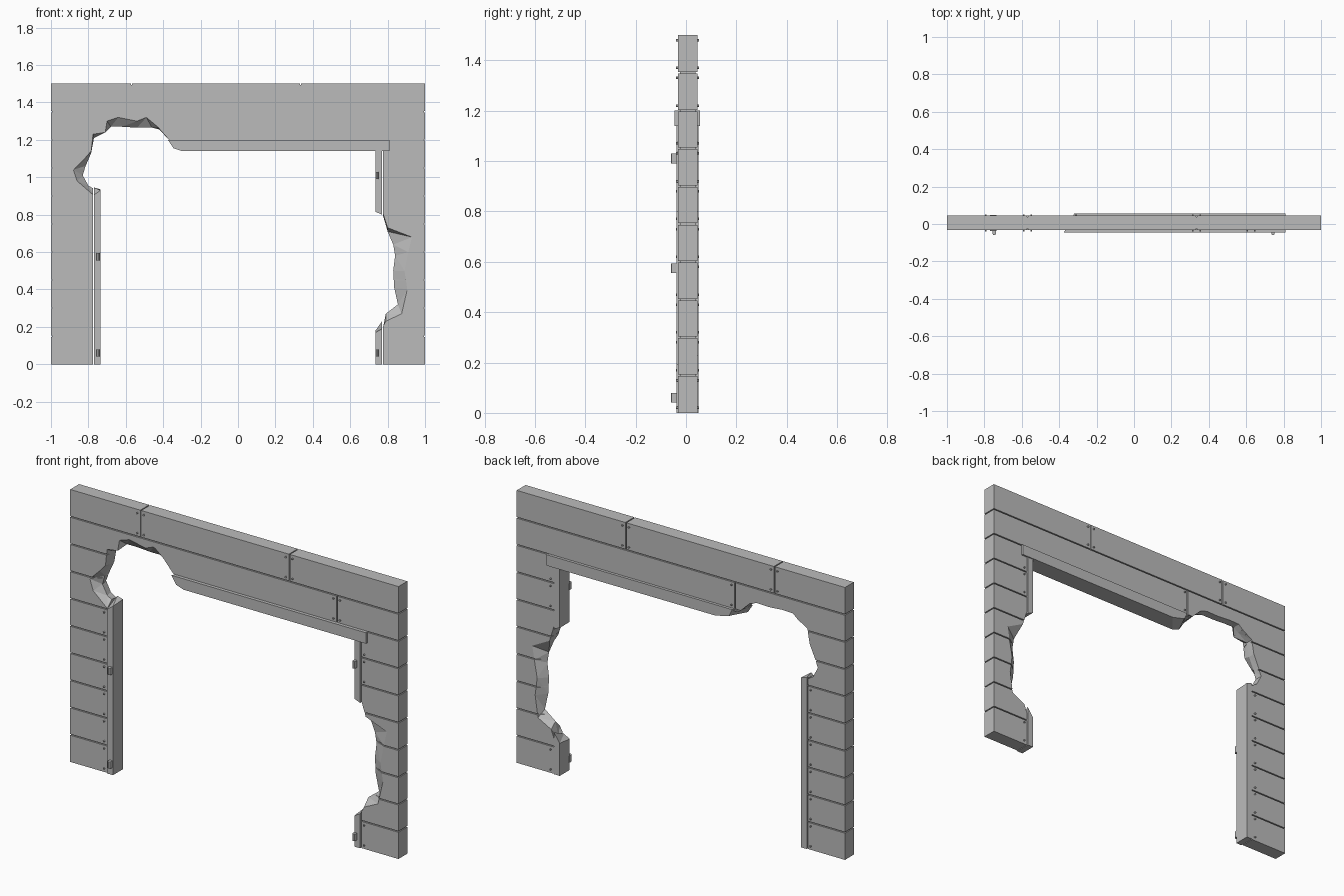
import bpy, bmesh
from mathutils import Matrix, Vector

cube = bpy.data.objects.get("Cube")
if cube:
    bpy.data.objects.remove(cube, do_unlink=True)

grey = bpy.data.materials.new("plain grey")
grey.use_nodes = True
grey.diffuse_color = (0.5, 0.5, 0.5, 1)
grey.node_tree.nodes["Principled BSDF"].inputs["Base Color"].default_value = grey.diffuse_color

FRONT, MIDDLE, BACK = -0.032, 0.006, 0.045   # wall depths
EDGE = 0.774                                 # inner edge of the posts
ROW, GAP = 0.15, 0.003                       # plank height, half the gap


def finish(name, bm):
    bmesh.ops.recalc_face_normals(bm, faces=bm.faces)
    mesh = bpy.data.meshes.new(name)
    bm.to_mesh(mesh)
    bm.free()
    mesh.materials.append(grey)
    obj = bpy.data.objects.new(name, mesh)
    bpy.context.collection.objects.link(obj)
    return obj


def loft(sections):
    """Closed solid through (y, outline) sections of equal point count."""
    bm = bmesh.new()
    rings = [[bm.verts.new((x, y, z)) for x, z in pts] for y, pts in sections]
    n = len(rings[0])
    for a, b in zip(rings, rings[1:]):
        for i in range(n):
            j = (i + 1) % n
            bm.faces.new((a[i], a[j], b[j], b[i]))
    caps = [bm.faces.new(rings[0]), bm.faces.new(rings[-1][::-1])]
    bmesh.ops.recalc_face_normals(bm, faces=bm.faces)
    bmesh.ops.triangulate(bm, faces=[f for f in bm.faces if f not in caps])
    bmesh.ops.triangulate(bm, faces=[f for f in bm.faces if len(f.verts) > 3])
    return bm


def clip(bm, axis, low, high):
    """Keep only what lies between low and high on an axis, and cap the cuts."""
    for limit, sign in ((low, -1), (high, 1)):
        co, no = Vector(), Vector()
        co[axis], no[axis] = limit, sign
        geom = bm.verts[:] + bm.edges[:] + bm.faces[:]
        bmesh.ops.bisect_plane(bm, geom=geom, dist=1e-5, plane_co=co,
                               plane_no=no, clear_outer=True)
        rim = [e for e in bm.edges if e.is_boundary]
        if rim:
            bmesh.ops.holes_fill(bm, edges=rim, sides=0)


def blend(a, b, t):
    return [(p[0] + (q[0] - p[0]) * t, p[1] + (q[1] - p[1]) * t) for p, q in zip(a, b)]


# Broken edges of the opening, bottom to top, at the front and in the middle
left_front = [(-.774, .905), (-.86, .98), (-.88, 1.04), (-.82, 1.1), (-.785, 1.14),
              (-.775, 1.23), (-.71, 1.24), (-.7, 1.3), (-.64, 1.32), (-.54, 1.3),
              (-.49, 1.32), (-.43, 1.27), (-.36, 1.19)]
left_middle = [(-.774, .94), (-.8, .955), (-.83, 1.01), (-.815, 1.06), (-.785, 1.13),
               (-.77, 1.21), (-.71, 1.25), (-.68, 1.27), (-.62, 1.27), (-.54, 1.265),
               (-.46, 1.265), (-.42, 1.255), (-.35, 1.19)]
right_front = [(.774, .2), (.79, .23), (.875, .27), (.905, .4), (.89, .5),
               (.91, .6), (.93, .68), (.8, .73), (.774, .81)]
right_middle = [(.774, .19), (.79, .27), (.855, .32), (.835, .41), (.83, .5),
                (.84, .58), (.83, .64), (.8, .71), (.774, .8)]


def outline(left, right):
    return ([(-1, 0), (-1, 1.5), (1, 1.5), (1, 0), (EDGE, 0)] + right
            + [(EDGE, 1.19)] + left[::-1] + [(-EDGE, 0)])


front = outline(left_front, right_front)
middle = outline(left_middle, right_middle)
back = outline(blend(left_middle, left_front, 0.1), blend(right_middle, right_front, 0.75))

# Wall core, seen only in the gaps between planks
core = loft([(FRONT + 0.008, front), (MIDDLE, middle), (BACK - 0.008, back)])
clip(core, 0, -0.994, 0.994)
clip(core, 2, 0.004, 1.494)
finish("wall_core", core)

# Planks in two layers, with butt joints in the top rows
layers = {
    "front": ((FRONT, front), (MIDDLE, middle), {8: [0.625], 9: [-0.57, 0.335]}),
    "back": ((MIDDLE, middle), (BACK, back), {8: [-0.33], 9: [-0.57, 0.335]}),
}
for side, (near, far, joints) in layers.items():
    for row in range(10):
        ends = [-1.1] + joints.get(row, []) + [1.1]
        for i, (x0, x1) in enumerate(zip(ends, ends[1:])):
            bm = loft([near, far])
            low = -1 if row == 0 else row * ROW + GAP
            high = 2 if row == 9 else (row + 1) * ROW - GAP
            clip(bm, 2, low, high)
            clip(bm, 0, x0 + GAP, x1 - GAP)
            finish(f"{side}_plank_{row}_{i}", bm)

# Nails near the plank ends
nails = bmesh.new()


def nail(x, y, z):
    place = Matrix.Translation((x, y, z)) @ Matrix.Rotation(1.5708, 4, "X")
    bmesh.ops.create_cone(nails, cap_ends=True, segments=6, radius1=0.005,
                          radius2=0.005, depth=0.014, matrix=place)


for side, y in (("front", FRONT), ("back", BACK)):
    for row in range(8):
        for x, broken in ((-0.792, (6, 7)), (0.792, (1, 2, 3, 4, 5))):
            if row not in broken:
                for dz in (0.02, 0.13):
                    nail(x, y, row * ROW + dz)
    for row, xs in layers[side][2].items():
        for x in xs:
            for dx in (-0.02, 0.02):
                for dz in (0.02, 0.13):
                    if x + dx > -0.32 or row == 9:
                        nail(x + dx, y, row * ROW + dz)
finish("nails", nails)

# Lintel with a splintered end
right_end = [(0.81, 1.14), (0.81, 1.2)]
finish("lintel", loft([
    (-0.045, [(-.375, 1.2), (-.345, 1.155), (-.3, 1.14)] + right_end),
    (0.055, [(-.32, 1.2), (-.3, 1.16), (-.22, 1.14)] + right_end)]))


# Door jambs, each with its inner and outer end heights
def jamb(name, side, bottom, top_front, top_back):
    def section(top):
        inner, outer = 0.735 * side, 0.77 * side
        return [(inner, bottom[0]), (outer, bottom[1]), (outer, top[1]), (inner, top[0])]
    finish(name, loft([(-0.038, section(top_front)), (0.049, section(top_back))]))


jamb("left_upper_jamb", 1, (0.815, 0.8), (1.14, 1.14), (1.14, 1.14))
jamb("left_lower_jamb", 1, (0, 0), (0.17, 0.19), (0.18, 0.23))
jamb("right_jamb", -1, (0, 0), (0.93, 0.905), (0.935, 0.945))

# Hinge stubs: a small plate with a knuckle in front
for i, (x, z) in enumerate([(-0.747, 0.06), (-0.747, 0.575), (0.743, 0.06), (0.743, 1.01)]):
    bm = bmesh.new()
    bmesh.ops.create_cone(bm, cap_ends=True, segments=8, radius1=0.009, radius2=0.009,
                          depth=0.038, matrix=Matrix.Translation((x, -0.051, z)))
    bmesh.ops.create_cube(bm, matrix=Matrix.Translation((x, -0.042, z))
                          @ Matrix.Diagonal((0.018, 0.018, 0.038, 1)))
    finish(f"hinge_{i}", bm)
